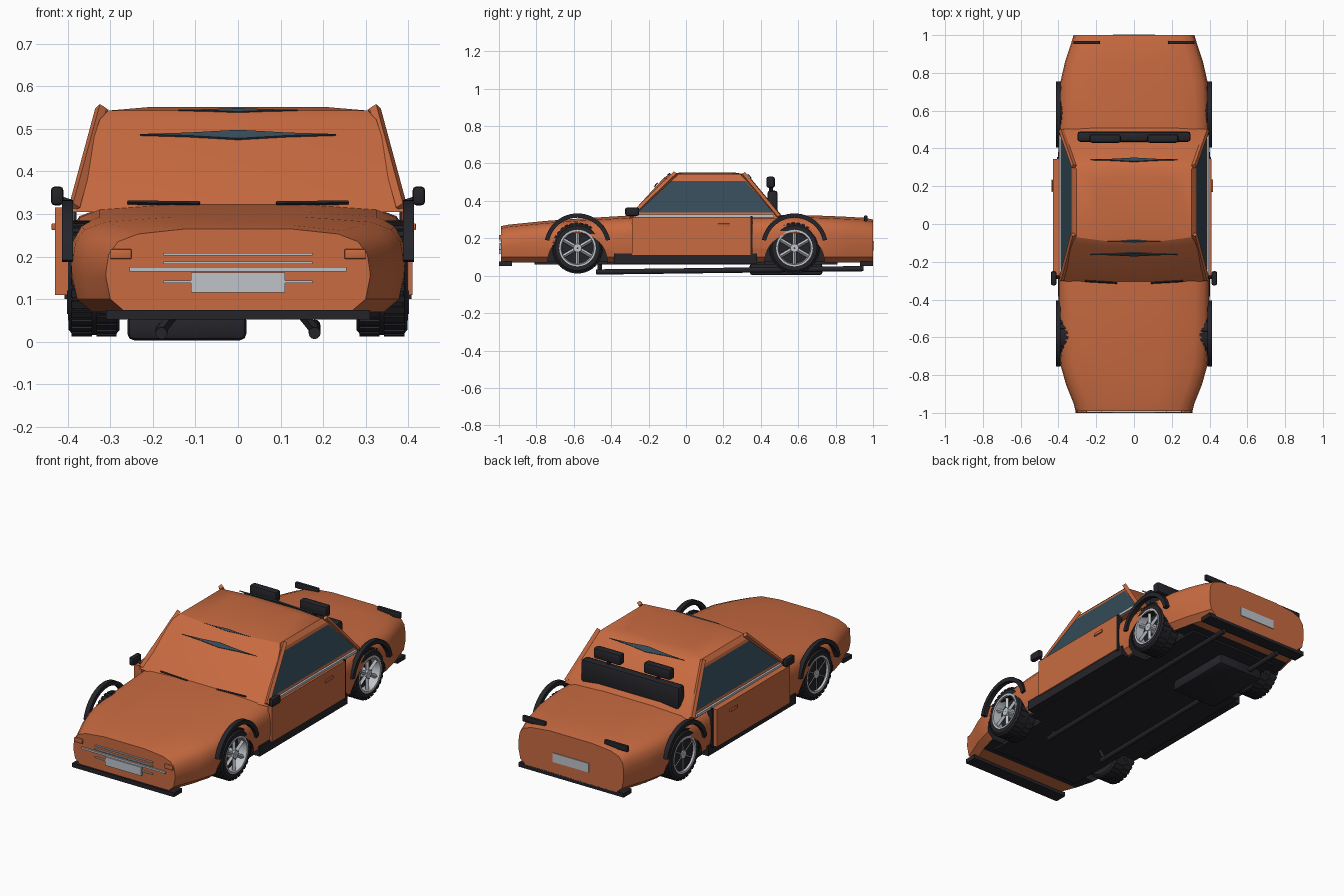
import bpy, bmesh, math
from mathutils import Vector, Matrix

cube = bpy.data.objects.get("Cube")
if cube:
    bpy.data.objects.remove(cube, do_unlink=True)


def material(name, r, g, b):
    m = bpy.data.materials.new(name)
    m.use_nodes = True
    m.diffuse_color = (r, g, b, 1)
    m.node_tree.nodes["Principled BSDF"].inputs["Base Color"].default_value = (r, g, b, 1)
    return m


ORANGE = material("burnt orange paint", 0.58, 0.145, 0.052)
BLACK = material("black trim", 0.018, 0.018, 0.023)
GLASS = material("blue grey glass", 0.035, 0.068, 0.095)
SILVER = material("silver", 0.52, 0.55, 0.59)


def finish(name, bm, *mats, smooth=0):
    bmesh.ops.recalc_face_normals(bm, faces=bm.faces)
    mesh = bpy.data.meshes.new(name)
    bm.to_mesh(mesh)
    bm.free()
    for m in mats:
        mesh.materials.append(m)
    ob = bpy.data.objects.new(name, mesh)
    bpy.context.collection.objects.link(ob)
    if smooth:
        bpy.ops.object.select_all(action='DESELECT')
        ob.select_set(True)
        bpy.context.view_layer.objects.active = ob
        bpy.ops.object.shade_smooth_by_angle(angle=math.radians(smooth))
    return ob


def loft(rings, closed=False):
    """Skin a list of equal closed loops; cap the ends unless closed."""
    bm = bmesh.new()
    loops = [[bm.verts.new(p) for p in r] for r in rings]
    n = len(loops[0])
    pairs = list(zip(loops, loops[1:])) + ([(loops[-1], loops[0])] if closed else [])
    for a, b in pairs:
        for i in range(n):
            bm.faces.new((a[i], a[(i + 1) % n], b[(i + 1) % n], b[i]))
    if not closed:
        bm.faces.new(loops[0])
        bm.faces.new(loops[-1])
    return bm


def box(name, x, y, z, mat, bevel=0.0):
    """Box from (min, max) pairs on each axis."""
    bm = bmesh.new()
    bmesh.ops.create_cube(bm, size=1)
    for v in bm.verts:
        v.co = [(p[0] + p[1]) / 2 + c * (p[1] - p[0]) for p, c in zip((x, y, z), v.co)]
    if bevel:
        bmesh.ops.bevel(bm, geom=bm.edges[:], offset=bevel, segments=2, affect='EDGES', profile=0.5)
    return finish(name, bm, mat, smooth=40 if bevel else 0)


def sbox(name, s, x, y, z, mat, bevel=0.0):
    return box(name, sorted((s * x[0], s * x[1])), y, z, mat, bevel)


def bar(name, a, b, radius, mat, sides=4):
    """Straight rod between two points."""
    a, b = Vector(a), Vector(b)
    bm = bmesh.new()
    bmesh.ops.create_cone(bm, cap_ends=True, segments=sides, radius1=radius, radius2=radius, depth=(b - a).length)
    turn = (b - a).to_track_quat('Z', 'Y').to_matrix().to_4x4()
    bm.transform(Matrix.Translation((a + b) / 2) @ turn)
    return finish(name, bm, mat, smooth=40 if sides > 6 else 0)


def lathe(name, profile, centre, mat, steps=40):
    """Turn a closed (x, radius) outline round the x axis."""
    rings = []
    for i in range(steps):
        t = math.tau * i / steps
        rings.append([(centre[0] + x, centre[1] + r * math.cos(t), centre[2] + r * math.sin(t)) for x, r in profile])
    return finish(name, loft(rings, closed=True), mat, smooth=35)


# Lower body: rounded sections along the length
def section(y, w, top):
    half = [(w - 0.045, 0.07), (w - 0.01, 0.1), (w, 0.15), (w, top - 0.1), (w - 0.006, top - 0.06),
            (w - 0.028, top - 0.03), (w - 0.075, top - 0.012), (w * 0.4, top)]
    return [(x, y, z) for x, z in half] + [(-x, y, z) for x, z in reversed(half)]


stations = [(-0.99, 0.31, 0.265), (-0.95, 0.32, 0.273), (-0.85, 0.36, 0.283), (-0.75, 0.388, 0.293),
            (-0.58, 0.4, 0.305), (-0.3, 0.4, 0.322), (0.45, 0.4, 0.325), (0.58, 0.4, 0.325),
            (0.75, 0.39, 0.32), (0.86, 0.365, 0.315), (0.95, 0.335, 0.31), (1.0, 0.32, 0.3)]
body = finish("body", loft([section(*s) for s in stations]), ORANGE, BLACK, smooth=35)
for side in (-1, 1):
    for y in (-0.58, 0.58):
        bm = bmesh.new()
        bmesh.ops.create_cone(bm, cap_ends=True, segments=40, radius1=0.16, radius2=0.16, depth=0.2)
        bm.transform(Matrix.Translation((side * 0.355, y, 0.07)) @ Matrix.Rotation(math.pi / 2, 4, 'Y'))
        cutter = finish("wheel_well_cutter", bm, BLACK)
        cutter.hide_render = True
        cutter.hide_set(True)
        mod = body.modifiers.new("wheel well", 'BOOLEAN')
        mod.operation = 'DIFFERENCE'
        mod.solver = 'EXACT'
        mod.object = cutter
for f in body.data.polygons:
    if f.normal.z < -0.8 and abs(f.center.y) < 0.83:
        f.material_index = 1

# Cabin: stacked rings, with side windows inset
rings = []
for z, front, back, w in [(0.305, -0.3, 0.5, 0.39), (0.33, -0.275, 0.485, 0.386), (0.522, -0.1, 0.325, 0.325),
                          (0.543, -0.07, 0.29, 0.305), (0.552, -0.01, 0.24, 0.2)]:
    bow = 0.02
    rings.append([(-w, front, z), (-w / 2, front - bow, z), (w / 2, front - bow, z), (w, front, z),
                  (w, back, z), (w / 2, back + bow, z), (-w / 2, back + bow, z), (-w, back, z)])
bm = loft(rings)
bm.normal_update()
windows = [f for f in bm.faces if abs(f.calc_center_median().x) > 0.34 and f.calc_area() > 0.05]
bmesh.ops.inset_individual(bm, faces=windows, thickness=0.018, depth=0)
for f in windows:
    f.material_index = 1
finish("cabin", bm, ORANGE, GLASS, smooth=25)


# Glass slivers on the windscreen and rear window
def sliver(name, w, y, z, rise, run):
    bm = bmesh.new()
    pts = [(-w, 0), (-w * 0.5, -0.35), (0, -1), (w * 0.5, -0.35), (w, 0), (w * 0.5, 0.35), (0, 1), (-w * 0.5, 0.35)]
    loops = [[(x, y + k * run + d * math.copysign(0.004, y), z + k * rise + d * 0.004) for x, k in pts]
             for d in (0, 1)]
    bm.free()
    finish(name, loft(loops), GLASS)


sliver("windscreen_glass", 0.23, -0.159, 0.484, 0.01, 0.009)
sliver("upper_windscreen_glass", 0.14, -0.09, 0.541, 0.004, 0.006)
sliver("rear_window_glass", 0.23, 0.338, 0.53, -0.012, 0.01)

for s in (-1, 1):
    # Roof pillars
    bar("front_pillar", (s * 0.385, -0.295, 0.315), (s * 0.322, -0.055, 0.548), 0.014, ORANGE)
    bar("rear_pillar", (s * 0.385, 0.495, 0.315), (s * 0.318, 0.305, 0.545), 0.014, ORANGE)

    # Doors, the right one standing slightly proud
    out = 0.41 if s > 0 else 0.43
    sbox("door", s, (0.385, out), (-0.29, 0.345), (0.11, 0.315), ORANGE)
    sbox("door_gap", s, (0.38, 0.408), (0.345, 0.355), (0.1, 0.318), BLACK)
    sbox("door_handle", s, (out, out + 0.008), (0.17, 0.235), (0.262, 0.278), ORANGE, 0.002)
    sbox("belt_strip", s, (0.38, 0.398), (-0.27, 0.47), (0.312, 0.326), SILVER)
    sbox("sill", s, (0.34, 0.402), (-0.385, 0.38), (0.065, 0.12), BLACK)

    # Wing mirror
    sbox("mirror", s, (0.41, 0.44), (-0.325, -0.25), (0.32, 0.365), BLACK, 0.01)
    bar("mirror_arm", (s * 0.38, -0.28, 0.322), (s * 0.42, -0.28, 0.335), 0.008, BLACK)

    # Lamps and wipers
    sbox("front_indicator", s, (0.25, 0.3), (-1.0, -0.98), (0.194, 0.218), ORANGE, 0.003)
    sbox("tail_lamp", s, (0.18, 0.32), (0.952, 0.97), (0.29, 0.322), BLACK, 0.004)
    bar("wiper", (s * 0.09, -0.312, 0.325), (s * 0.26, -0.302, 0.327), 0.005, BLACK)

    # Headrests
    sbox("headrest", s, (0.07, 0.235), (0.43, 0.475), (0.47, 0.53), BLACK, 0.012)
    bar("headrest_post", (s * 0.15, 0.455, 0.44), (s * 0.15, 0.455, 0.49), 0.01, BLACK, 8)

    # Exhaust pipes with hangers
    bar("exhaust_pipe", (s * 0.18, -0.48, 0.02), (s * 0.18, 0.95, 0.038), 0.014, BLACK, 12)
    bar("exhaust_hanger", (s * 0.18, -0.46, 0.028), (s * 0.15, -0.46, 0.065), 0.012, BLACK)

    for y in (-0.58, 0.58):
        end = "front" if y < 0 else "rear"
        # Arch flare: box section swept over the wheel
        arc = []
        for i in range(25):
            t = math.radians(12 + 156 * i / 24)
            arc.append([(s * x, y + r * math.cos(t), 0.155 + r * math.sin(t))
                        for x, r in ((0.388, 0.155), (0.414, 0.155), (0.414, 0.178), (0.388, 0.178))])
        finish(end + "_arch_flare", loft(arc), BLACK, smooth=35)

        # Tyre, tread, rim and spokes
        c = (s * 0.338, y, 0.148)
        lathe(end + "_tyre", [(-0.06, 0.09), (-0.06, 0.12), (-0.05, 0.132), (0.05, 0.132), (0.06, 0.12),
                              (0.06, 0.09)], c, BLACK)
        bm = bmesh.new()
        for i in range(30):
            for k in (-1, 1):
                turn = Matrix.Rotation(math.tau * (i + k / 4) / 30, 4, 'X')
                place = Matrix.Translation(c) @ turn @ Matrix.Translation((k * 0.029, 0, 0.132))
                bmesh.ops.create_cube(bm, size=1, matrix=place @ Matrix.Diagonal((0.048, 0.018, 0.008, 1)))
        finish(end + "_tread", bm, BLACK)
        lathe(end + "_wheel_back", [(-0.05, 0.002), (-0.05, 0.092), (0.015, 0.092), (0.015, 0.002)], c, BLACK, 24)
        lathe(end + "_rim", [(s * 0.01, 0.082), (s * 0.062, 0.088), (s * 0.062, 0.098), (s * 0.01, 0.098)], c, SILVER)
        lathe(end + "_hub", [(s * 0.01, 0.002), (s * 0.055, 0.002), (s * 0.055, 0.022), (s * 0.01, 0.028)], c, SILVER, 20)
        for i in range(6):
            t = math.tau * i / 6 + 0.52
            hub = Vector((c[0] + s * 0.042, y, c[2]))
            tip = Vector((0, math.cos(t), math.sin(t)))
            bar(end + "_spoke", hub + tip * 0.015, hub + tip * 0.09, 0.011, SILVER)

# Seat back behind the cabin
box("seat_back", (-0.3, 0.3), (0.435, 0.49), (0.32, 0.455), BLACK, 0.015)

# Grille bars and number plates
for z, w, t in ((0.205, 0.175, 0.003), (0.185, 0.175, 0.003), (0.17, 0.255, 0.005), (0.141, 0.175, 0.003)):
    box("grille_bar", (-w, w), (-0.998, -0.985), (z - t, z + t), SILVER)
box("front_plate", (-0.11, 0.11), (-1.0, -0.985), (0.115, 0.162), SILVER)
box("rear_plate", (-0.11, 0.11), (0.995, 1.004), (0.135, 0.185), SILVER)

# Bumper lips, floor and tank
box("front_lip", (-0.31, 0.31), (-1.0, -0.93), (0.052, 0.075), BLACK)
box("rear_lip", (-0.32, 0.32), (0.93, 1.0), (0.052, 0.075), BLACK)
box("floor", (-0.275, 0.275), (-0.81, 0.81), (0.06, 0.076), BLACK)
box("middle_floor", (-0.36, 0.36), (-0.42, 0.42), (0.06, 0.076), BLACK)
box("fuel_tank", (-0.26, 0.02), (0.34, 0.73), (0.003, 0.065), BLACK, 0.016)
